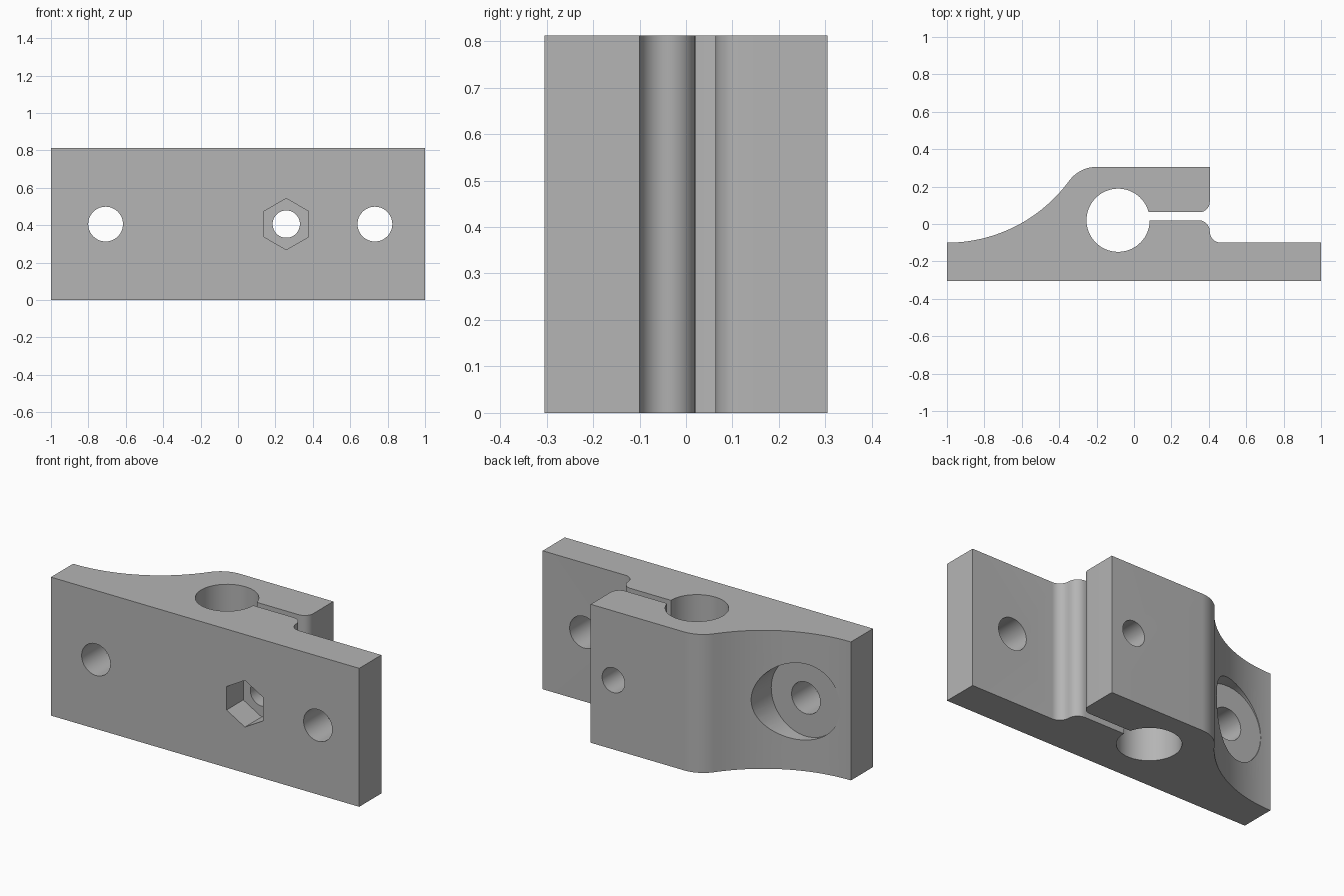
import bpy, bmesh
from math import sin, cos, radians, degrees, asin, pi

cube = bpy.data.objects.get("Cube")
if cube:
    bpy.data.objects.remove(cube, do_unlink=True)

HEIGHT, HALF_DEPTH, BASE_TOP = 0.812, 0.305, -0.1
MID = HEIGHT / 2

grey = bpy.data.materials.new("plain grey")
grey.use_nodes = True
grey.diffuse_color = (0.46, 0.46, 0.46, 1)
grey.node_tree.nodes["Principled BSDF"].inputs["Base Color"].default_value = grey.diffuse_color


def arc(cx, cy, r, start, end, steps):
    """Points on an arc, angles in degrees."""
    angles = [radians(start + (end - start) * i / steps) for i in range(steps + 1)]
    return [(cx + r * cos(a), cy + r * sin(a)) for a in angles]


# Clamp outline seen from above: foot, slot, shaft bore, upper jaw, swept flank
bore_r, slot_y, slot_gap = 0.169, 0.02, 0.043
slot_angle = degrees(asin(slot_gap / bore_r))
outline = [(-1, -HALF_DEPTH), (1, -HALF_DEPTH), (1, BASE_TOP)]
outline += arc(0.465, -0.04, 0.06, 270, 180, 10)
outline += arc(0.345, -0.04, 0.06, 0, 90, 10)[1:]
outline += arc(-0.085, slot_y, bore_r, 0, slot_angle - 360, 64)
outline += arc(0.35, 0.118, 0.055, 270, 360, 10)
outline += [(0.405, HALF_DEPTH)]
outline += arc(-0.201, 0.125, 0.18, 90, 143.8, 14)
outline += arc(-1, 0.71, 0.81, -36.2, -90, 32)[1:]

bm = bmesh.new()
face = bm.faces.new([bm.verts.new((x, y, 0)) for x, y in outline])
top = bmesh.ops.extrude_face_region(bm, geom=[face])["geom"]
bmesh.ops.translate(bm, vec=(0, 0, HEIGHT),
                    verts=[v for v in top if isinstance(v, bmesh.types.BMVert)])
bmesh.ops.recalc_face_normals(bm, faces=bm.faces)
mesh = bpy.data.meshes.new("shaft_clamp")
bm.to_mesh(mesh)
bm.free()
clamp = bpy.data.objects.new("shaft_clamp", mesh)
bpy.context.collection.objects.link(clamp)
mesh.materials.append(grey)


def drill(name, x, r, y0, y1, sides=48):
    """Cut a straight hole along y between two depths."""
    bpy.ops.mesh.primitive_cylinder_add(
        vertices=sides, radius=r, depth=y1 - y0,
        location=(x, (y0 + y1) / 2, MID), rotation=(pi / 2, 0, 0))
    cutter = bpy.context.object
    cutter.hide_render = True
    cutter.data.materials.append(grey)
    mod = clamp.modifiers.new(name, 'BOOLEAN')
    mod.operation, mod.solver, mod.object = 'DIFFERENCE', 'EXACT', cutter
    bpy.ops.object.select_all(action='DESELECT')
    clamp.select_set(True)
    bpy.context.view_layer.objects.active = clamp
    bpy.ops.object.modifier_apply(modifier=name)
    bpy.data.objects.remove(cutter, do_unlink=True)


# Mounting holes, clamping screw hole, nut pocket and screw head recess
drill("left_mount_hole", 0.732, 0.093, -0.6, 0.6)
drill("right_mount_hole", -0.708, 0.093, -0.6, 0.6)
drill("head_recess", -0.708, 0.225, BASE_TOP, 0.6, 64)
drill("screw_hole", 0.258, 0.073, -0.6, 0.6)
drill("nut_pocket", 0.258, 0.137, -0.6, -0.15, 6)

bpy.ops.object.shade_smooth_by_angle(angle=radians(30))
